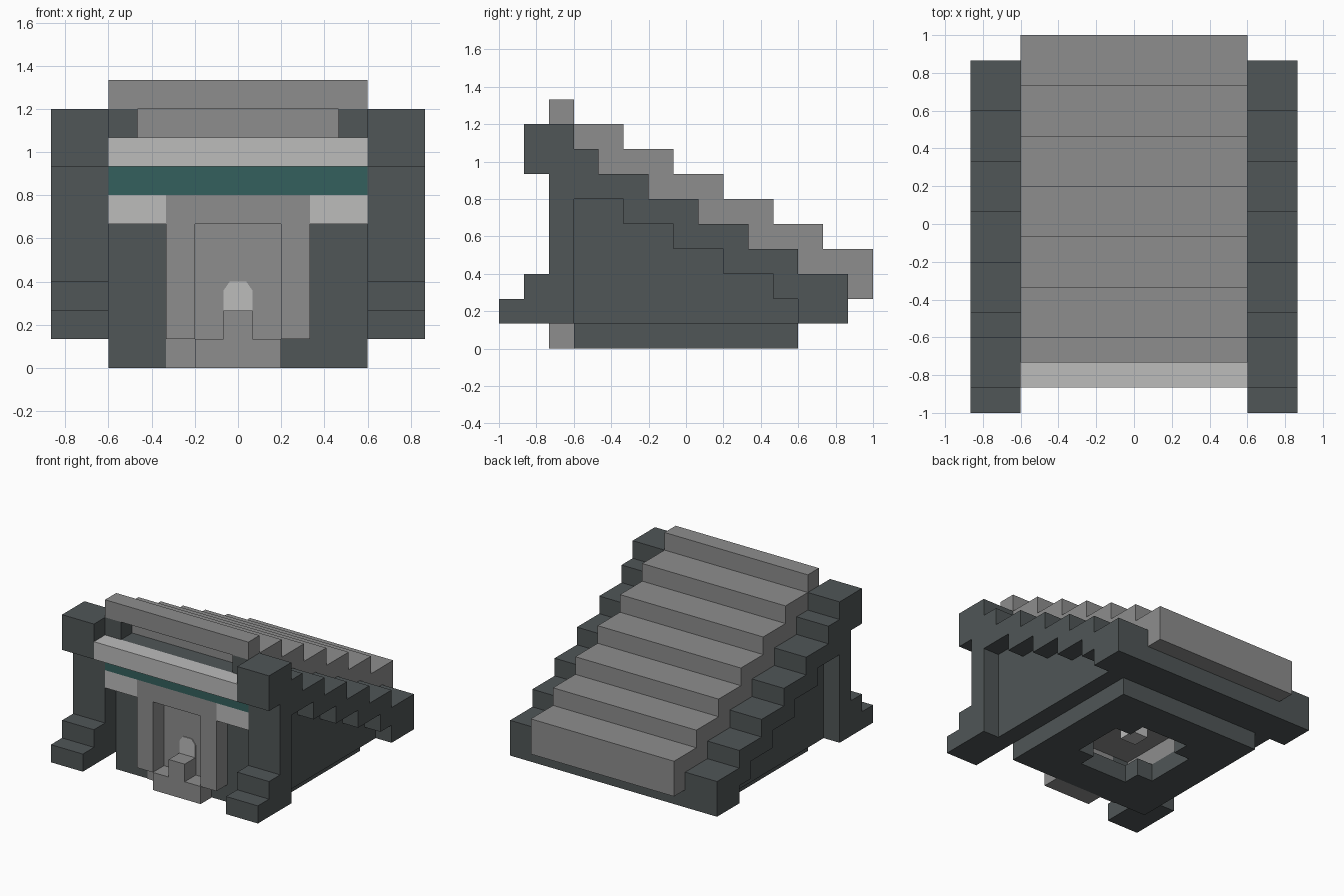
import bpy
import bmesh

U = 2 / 15  # one block

cube = bpy.data.objects.get("Cube")
if cube:
    bpy.data.objects.remove(cube, do_unlink=True)


def material(name, rgb):
    m = bpy.data.materials.new(name)
    m.use_nodes = True
    m.diffuse_color = (*rgb, 1)
    m.node_tree.nodes["Principled BSDF"].inputs["Base Color"].default_value = (*rgb, 1)
    return m


DARK = material("dark slate", (0.080, 0.093, 0.095))
GREY = material("stone grey", (0.267, 0.267, 0.267))
LIGHT = material("pale stone", (0.503, 0.503, 0.500))
TEAL = material("deep teal", (0.034, 0.117, 0.109))


def finish(name, bm, mat):
    bmesh.ops.recalc_face_normals(bm, faces=bm.faces)
    bmesh.ops.scale(bm, vec=(U, U, U), verts=bm.verts)
    mesh = bpy.data.meshes.new(name)
    bm.to_mesh(mesh)
    bm.free()
    mesh.materials.append(mat)
    obj = bpy.data.objects.new(name, mesh)
    bpy.context.collection.objects.link(obj)
    return obj


def boxes(name, mat, *parts):
    """Each part is (x0, x1, y0, y1, z0, z1) in blocks."""
    bm = bmesh.new()
    for x0, x1, y0, y1, z0, z1 in parts:
        vs = bmesh.ops.create_cube(bm, size=1)["verts"]
        bmesh.ops.scale(bm, vec=(x1 - x0, y1 - y0, z1 - z0), verts=vs)
        bmesh.ops.translate(bm, vec=((x0 + x1) / 2, (y0 + y1) / 2, (z0 + z1) / 2), verts=vs)
    return finish(name, bm, mat)


def both(x0, x1, *rest):
    """The same box on both sides."""
    return [(x0, x1, *rest), (-x1, -x0, *rest)]


def slab(name, mat, outline, axis, start, end):
    """Extrude an outline along x or y."""
    bm = bmesh.new()
    place = (lambda a, b: (start, a, b)) if axis == "x" else (lambda a, b: (a, start, b))
    face = bm.faces.new([bm.verts.new(place(a, b)) for a, b in outline])
    ext = bmesh.ops.extrude_face_region(bm, geom=[face])["geom"]
    d = end - start
    bmesh.ops.translate(bm, vec=(d, 0, 0) if axis == "x" else (0, d, 0),
                        verts=[v for v in ext if isinstance(v, bmesh.types.BMVert)])
    return finish(name, bm, mat)


# Stepped side walls: a recessed inner layer and an outer stair beam
top = [(6.5, 1), (6.5, 3)]
for i in range(4):
    y = 4.5 - 2 * i
    top += [(y, 3 + i), (y, 4 + i)]
top += [(-3.5, 7), (-3.5, 8), (-4.5, 8), (-4.5, 9), (-6.5, 9), (-6.5, 7), (-5.5, 7),
        (-5.5, 3), (-6.5, 3), (-6.5, 2), (-7.5, 2), (-7.5, 1)]
notch = [(-4.5, 1), (-4.5, 6)]
for i in range(4):
    y = -2.5 + 2 * i
    notch += [(y, 6 - i), (y, 5 - i)]
notch += [(4.5, 2), (4.5, 1)]
for side, s in (("left", 1), ("right", -1)):
    slab(side + "_inner_wall", DARK, top, "x", 4.5 * s, 5.5 * s)
    slab(side + "_stair_beam", DARK, top + notch, "x", 5.5 * s, 6.5 * s)

# Stepped roof with front ridge
steps = [(-4.5, 4.5, -4.5 + 2 * i, -2.5 + 2 * i, 7 - i, 9 - i) for i in range(6)]
boxes("roof_steps", GREY, *steps)
boxes("roof_ridge", GREY, (-4.5, 4.5, -5.5, -4.5, 9, 10))
boxes("ridge_posts", DARK, *both(3.5, 4.5, -5.5, -4.5, 8, 9))
boxes("ridge_floor", DARK, (-4.5, 4.5, -5.5, -4.5, 7, 8))

# Base with a rounded opening underneath, and the rear sill
base = both(2.5, 4.5, -1.5, 1.5, 0, 1) + [(-4.5, 4.5, 2.5, 4.5, 0, 1), (-4.5, 4.5, -4.5, -2.5, 0, 1)]
for y in (-2.5, 1.5):
    base += both(1.5, 4.5, y, y + 1, 0, 1)
boxes("base", DARK, *base)
boxes("rear_sill", DARK, (-4.5, 4.5, 4.5, 6.5, 1, 2))

# Chamber above the opening
boxes("chamber_ceiling", GREY, (-3.5, 3.5, -3.5, 3.5, 2, 3))
boxes("chamber_walls", GREY, *both(2.5, 3.5, -3.5, 3.5, 1, 2))
boxes("chamber_blocks", LIGHT, (-0.5, 0.5, -0.5, 0.5, 1, 2), (-2.5, -0.5, 1.5, 2.5, 1, 2))

# Front wall and door
boxes("front_wall", DARK, *both(1.5, 4.5, -4.5, -3.5, 1, 7))
boxes("door_panel", GREY, (-1.5, 1.5, -4.5, -3.5, 1, 6))
boxes("door_frame", GREY, *both(1.5, 2.5, -5.5, -4.5, 1, 6), (-1.5, 1.5, -5.5, -4.5, 5, 6))
boxes("door_step", GREY, (-1.5, 1.5, -5.5, -4.5, 0, 1), (-0.5, 0.5, -5.5, -4.5, 1, 2))
boxes("base_patch", GREY, (-2.5, -1.5, -4.55, -4.5, 0, 1))
arch = [(-0.7, 2), (0.7, 2), (0.7, 2.7), (0.4, 3), (-0.4, 3), (-0.7, 2.7)]
slab("door_arch", LIGHT, [(a * 0.71, b) for a, b in arch], "y", -4.55, -4.5)

# Front bands
boxes("pale_brackets", LIGHT, *both(2.5, 4.5, -5.5, -4.5, 5, 6))
boxes("teal_band", TEAL, (-4.5, 4.5, -5.5, -4.5, 6, 7))
boxes("pale_beam", LIGHT, (-4.5, 4.5, -6.5, -5.5, 7, 8))
